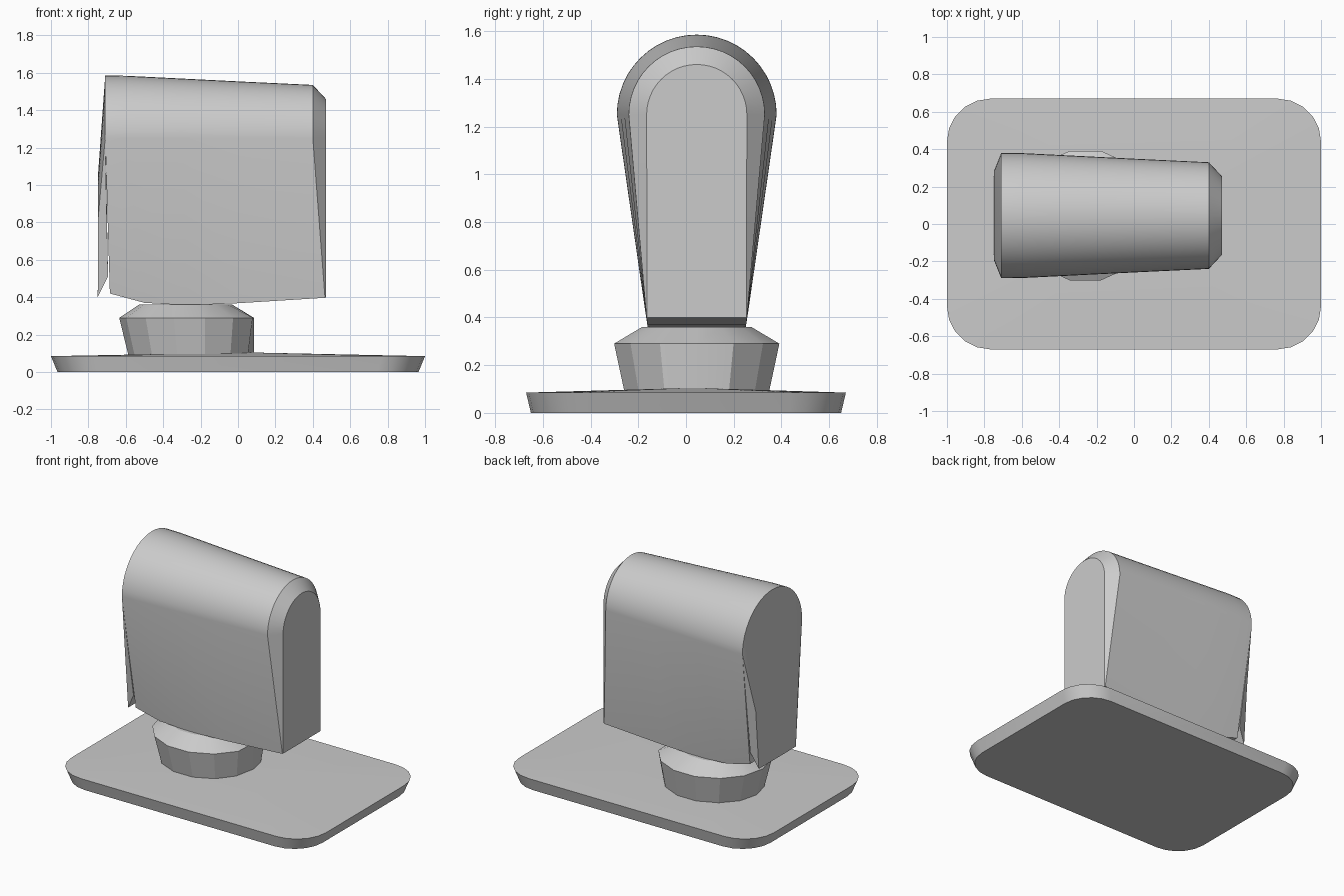
import bpy, bmesh, math
from math import sin, cos, pi

cube = bpy.data.objects.get("Cube")
if cube:
    bpy.data.objects.remove(cube, do_unlink=True)

grey = bpy.data.materials.new("light_grey")
grey.use_nodes = True
colour = (0.6, 0.6, 0.6, 1)
grey.diffuse_color = colour
grey.node_tree.nodes["Principled BSDF"].inputs["Base Color"].default_value = colour

MID_Y = 0.045  # centre line of the head and its neck


def loft(name, rings, angle, peak=None):
    """Skin equal-length rings, cap both ends; peak turns the last cap into a fan."""
    bm = bmesh.new()
    loops = [[bm.verts.new(p) for p in ring] for ring in rings]
    n = len(loops[0])
    for a, b in zip(loops, loops[1:]):
        for i in range(n):
            j = (i + 1) % n
            bm.faces.new((a[i], a[j], b[j], b[i]))
    bm.faces.new(loops[0][::-1])
    if peak:
        top = bm.verts.new(peak)
        for i in range(n):
            bm.faces.new((loops[-1][i], loops[-1][(i + 1) % n], top))
    else:
        bm.faces.new(loops[-1])
    bmesh.ops.recalc_face_normals(bm, faces=bm.faces)
    mesh = bpy.data.meshes.new(name)
    bm.to_mesh(mesh)
    bm.free()
    mesh.materials.append(grey)
    obj = bpy.data.objects.new(name, mesh)
    bpy.context.collection.objects.link(obj)
    bpy.ops.object.select_all(action='DESELECT')
    obj.select_set(True)
    bpy.context.view_layer.objects.active = obj
    bpy.ops.object.shade_smooth_by_angle(angle=math.radians(angle))
    return obj


def rounded_rect(hx, hy, radius, z, steps=5):
    ring = []
    for k, (sx, sy) in enumerate([(1, 1), (-1, 1), (-1, -1), (1, -1)]):
        for i in range(steps + 1):
            a = (k + i / steps) * pi / 2
            ring.append((sx * (hx - radius) + radius * cos(a),
                         sy * (hy - radius) + radius * sin(a), z))
    return ring


def neck_ring(x, rx, ry, z, count=14):
    return [(min(x + rx * cos(2 * pi * i / count), 0.085),
             MID_Y + ry * sin(2 * pi * i / count), z) for i in range(count)]


def arch(x_top, radius, x_foot, foot, z_foot, spring=1.25, steps=24):
    """Round-topped outline whose legs run from the spring line to the feet."""
    ring = [(x_foot, MID_Y + foot, z_foot)]
    for i in range(steps + 1):
        a = pi * i / steps
        ring.append((x_top, MID_Y + radius * cos(a), spring + radius * sin(a)))
    return ring + [(x_foot, MID_Y - foot, z_foot)]


# Base plate with flared rim and a slightly raised top
loft("base_plate", [rounded_rect(0.965, 0.65, 0.22, 0),
                    rounded_rect(1.0, 0.67, 0.23, 0.085)], 25, peak=(0.05, 0.03, 0.105))

# Faceted neck, cut flat on one side
loft("neck", [neck_ring(-0.25, 0.335, 0.31, 0.085),
              neck_ring(-0.26, 0.375, 0.355, 0.29),
              neck_ring(-0.28, 0.25, 0.235, 0.36)], 20)

# Arched head, tapering to a bevelled end face
loft("head", [arch(-0.71, 0.335, -0.685, 0.215, 0.42),
              arch(-0.6, 0.334, -0.5, 0.207, 0.37),
              arch(-0.3, 0.319, -0.27, 0.205, 0.357),
              arch(0.0, 0.304, 0.0, 0.207, 0.368),
              arch(0.4, 0.285, 0.465, 0.21, 0.397),
              arch(0.47, 0.21, 0.47, 0.208, 0.4)], 25)

# Back cover, overhanging at its lower lip
loft("back_cover", [arch(-0.71, 0.335, -0.695, 0.226, 0.51),
                    arch(-0.748, 0.24, -0.75, 0.208, 0.4, spring=0.82)], 25)
